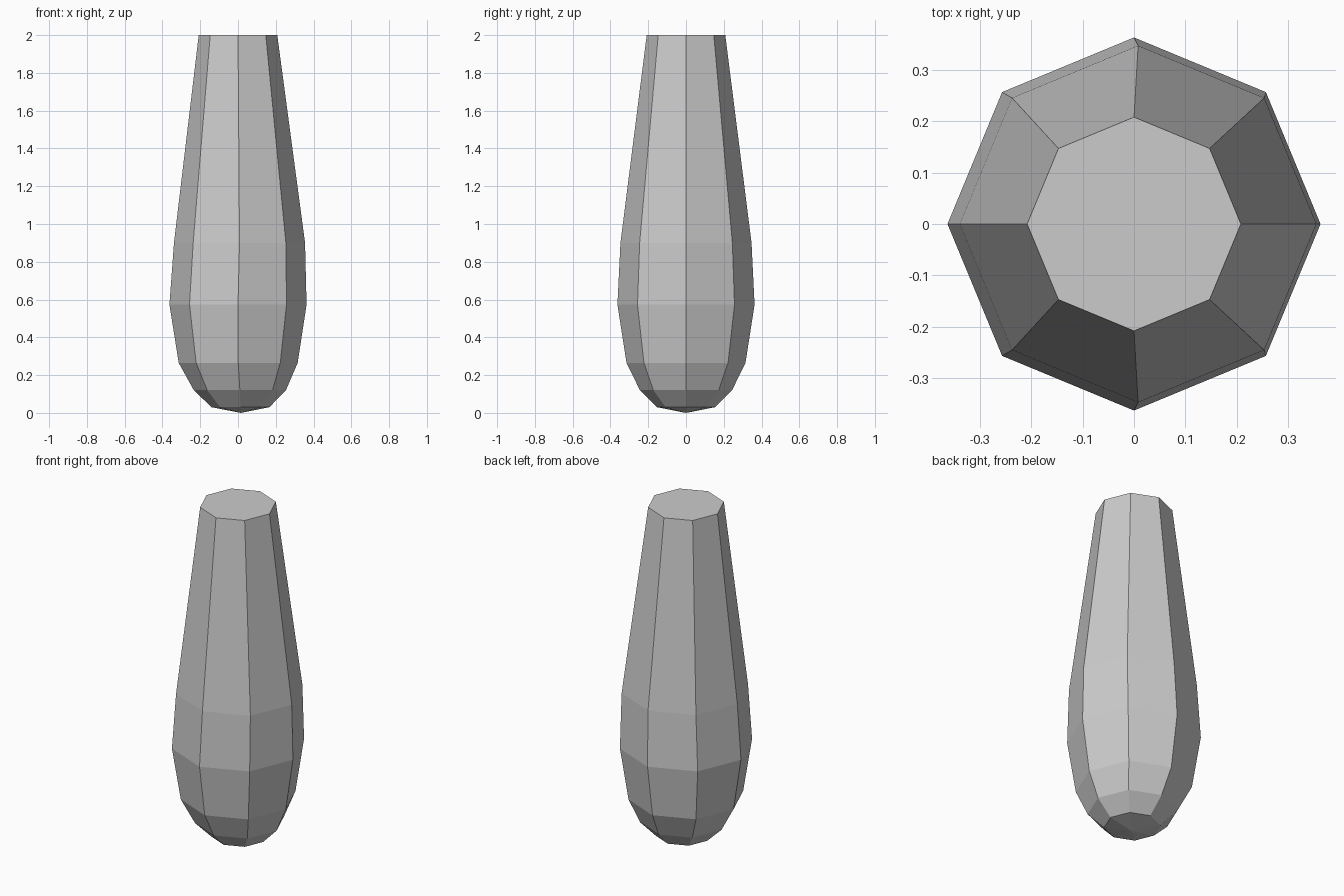
import bpy, bmesh
from math import cos, sin, tau

if "Cube" in bpy.data.objects:
    bpy.data.objects.remove(bpy.data.objects["Cube"])

SIDES = 8
# (z, radius, x offset) of each ring, bottom to top
RINGS = [(0.03, 0.153, 0.013), (0.12, 0.244, 0.01), (0.265, 0.315, 0.001),
         (0.573, 0.363, 0.0), (0.90, 0.347, 0.008), (2.0, 0.208, 0.0)]

bm = bmesh.new()

# Faceted body
loops = [[bm.verts.new((dx + r * cos(tau * i / SIDES), r * sin(tau * i / SIDES), z))
          for i in range(SIDES)] for z, r, dx in RINGS]
for low, high in zip(loops, loops[1:]):
    for i in range(SIDES):
        j = (i + 1) % SIDES
        bm.faces.new((low[i], low[j], high[j], high[i]))

# Flat top and shallow pointed base
bm.faces.new(loops[-1])
tip = bm.verts.new((0.015, 0, 0))
for i in range(SIDES):
    bm.faces.new((loops[0][(i + 1) % SIDES], loops[0][i], tip))

bmesh.ops.recalc_face_normals(bm, faces=bm.faces)
mesh = bpy.data.meshes.new("tapered_club")
bm.to_mesh(mesh)
bm.free()
bpy.context.collection.objects.link(bpy.data.objects.new("tapered_club", mesh))
